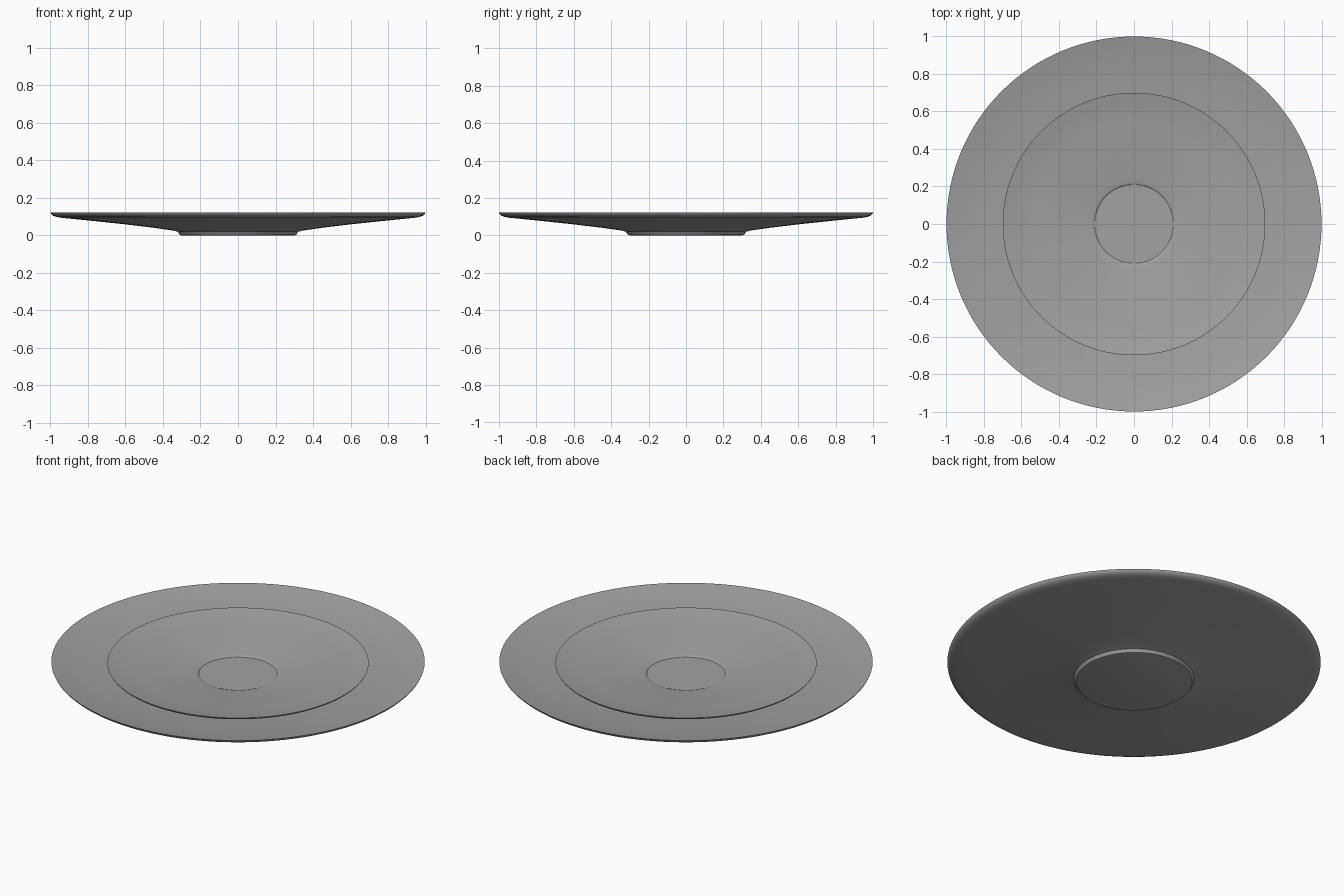
import bpy, bmesh
from math import radians, pi

if "Cube" in bpy.data.objects:
    bpy.data.objects.remove(bpy.data.objects["Cube"])

# Half cross-section (radius, height): foot, underside, rim, upper face, flat well
PROFILE = [
    (0, 0), (0.300, 0), (0.311, 0.003), (0.316, 0.012), (0.322, 0.020),
    (0.345, 0.026), (0.45, 0.041), (0.60, 0.059), (0.78, 0.078), (0.94, 0.094),
    (0.97, 0.099), (0.988, 0.106), (0.997, 0.115), (1.0, 0.122),
    (0.992, 0.121), (0.935, 0.106),
    (0.78, 0.090), (0.60, 0.071), (0.45, 0.053), (0.36, 0.042),
    (0.315, 0.037), (0.304, 0.034), (0.300, 0.030), (0, 0.030),
]

# Mid-grey finish
grey = bpy.data.materials.new("grey")
grey.diffuse_color = (0.36, 0.36, 0.36, 1)
grey.use_nodes = True
grey.node_tree.nodes["Principled BSDF"].inputs["Base Color"].default_value = grey.diffuse_color


def plate(name, scale, z):
    bm = bmesh.new()
    verts = [bm.verts.new((r * scale, 0, h * scale + z)) for r, h in PROFILE]
    edges = [bm.edges.new(pair) for pair in zip(verts, verts[1:])]
    bmesh.ops.spin(bm, geom=verts + edges, cent=(0, 0, 0), axis=(0, 0, 1),
                   angle=2 * pi, steps=128, use_merge=True)
    bmesh.ops.remove_doubles(bm, verts=bm.verts, dist=1e-5)
    bmesh.ops.recalc_face_normals(bm, faces=bm.faces)
    mesh = bpy.data.meshes.new(name)
    bm.to_mesh(mesh)
    bm.free()
    mesh.materials.append(grey)
    obj = bpy.data.objects.new(name, mesh)
    bpy.context.collection.objects.link(obj)
    bpy.ops.object.select_all(action='DESELECT')
    obj.select_set(True)
    bpy.context.view_layer.objects.active = obj
    bpy.ops.object.shade_smooth_by_angle(angle=radians(38))
    return obj


# Large plate with a smaller copy resting in its well
plate("large_plate", 1.0, 0.0)
plate("small_plate", 0.70, 0.030)
